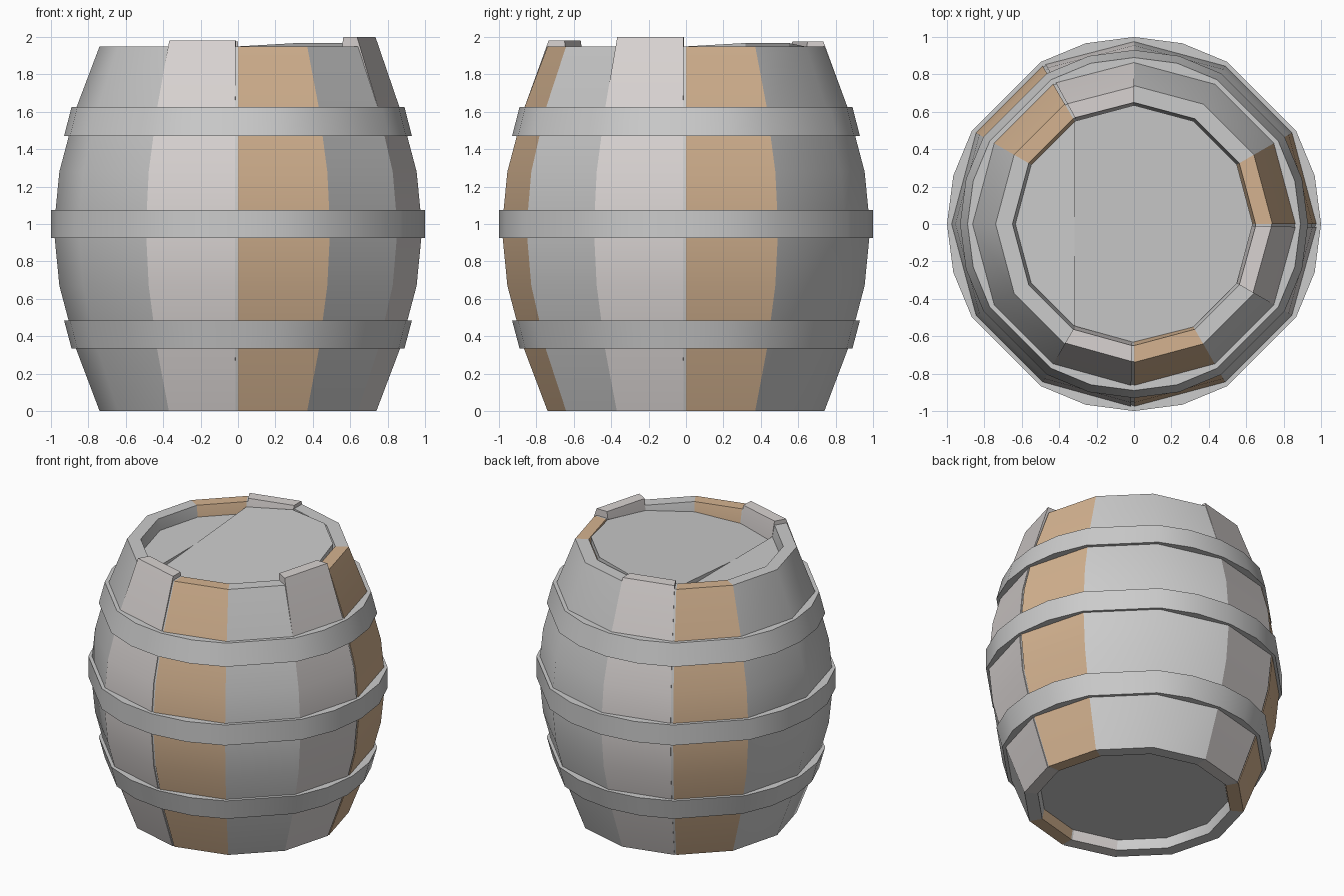
import bpy, math
from math import cos, sin, radians

if "Cube" in bpy.data.objects:
    bpy.data.objects.remove(bpy.data.objects["Cube"])


def material(name, rgb):
    m = bpy.data.materials.new(name)
    m.diffuse_color = (*rgb, 1)
    m.use_nodes = True
    m.node_tree.nodes["Principled BSDF"].inputs["Base Color"].default_value = m.diffuse_color
    return m


tan_wood = material("tan_wood", (0.66, 0.45, 0.28))
pale_wood = material("pale_wood", (0.69, 0.65, 0.64))


def make(name, verts, faces, mat=None, smooth=True):
    me = bpy.data.meshes.new(name)
    me.from_pydata(verts, [], faces)
    ob = bpy.data.objects.new(name, me)
    bpy.context.collection.objects.link(ob)
    if mat:
        me.materials.append(mat)
    if smooth:
        bpy.ops.object.select_all(action='DESELECT')
        bpy.context.view_layer.objects.active = ob
        ob.select_set(True)
        bpy.ops.object.shade_smooth_by_angle(angle=radians(35))
    return ob


def sweep(name, profile, angles, mat=None, closed=False):
    """Turn a closed (r, z) profile, listed counter-clockwise, through the angles."""
    n, k = len(profile), len(angles)
    verts = [(r * cos(radians(a)), r * sin(radians(a)), z)
             for a in angles for r, z in profile]
    faces = []
    for i in range(k if closed else k - 1):
        j = (i + 1) % k
        for p in range(n):
            q = (p + 1) % n
            faces.append((i * n + p, j * n + p, j * n + q, i * n + q))
    if not closed:
        faces.append(tuple(range(n)))
        faces.append(tuple(reversed(range((k - 1) * n, k * n))))
    return make(name, verts, faces, mat)


def stave_profile(top):
    outer = [(0.74, 0), (0.865, 0.33), (0.955, 0.67), (0.985, 0.975),
             (0.955, 1.28), (0.865, 1.62), (0.74, 1.95)]
    if top > 1.95:
        outer[-1] = (0.735, top)
    return outer + [(0.65, top), (0.63, 1.85), (0.63, 0.1), (0.65, 0)]


# Grey stave runs, tan staves and the taller pale staves
for i, (a, b) in enumerate([(30, 90), (150, 240), (300, 330)]):
    sweep(f"grey_staves_{i + 1}", stave_profile(1.95), list(range(a, b + 1, 30)))
for i, a in enumerate([270, 0, 120]):
    sweep(f"tan_stave_{i + 1}", stave_profile(1.95), [a, a + 30], tan_wood)
for i, (a, top) in enumerate([(240, 1.98), (330, 2.0), (90, 1.975)]):
    sweep(f"tall_stave_{i + 1}", stave_profile(top), [a, a + 29], pale_wood)
    sweep(f"stave_gap_filler_{i + 1}",
          [(r - 0.006 if r > 0.7 else r, z) for r, z in stave_profile(1.95)],
          [a + 29, a + 30])

# Hoops, with no corner on the diagonals
hoop_angles = [a for a in range(0, 360, 15) if a % 90 != 45]
for name, z0, z1, r0, r1 in [("lower_hoop", 0.335, 0.485, 0.89, 0.93),
                             ("middle_hoop", 0.925, 1.075, 1.0, 1.0),
                             ("upper_hoop", 1.47, 1.625, 0.93, 0.89)]:
    sweep(name, [(r0 - 0.08, z0), (r0, z0), (r1, z1), (r1 - 0.08, z1)],
          hoop_angles, closed=True)


def board(name, angles, height, thick):
    """Flat head board with its top at height(x, y)."""
    pts = [(0.635 * cos(radians(a)), 0.635 * sin(radians(a))) for a in angles]
    n = len(pts)
    verts = [(x, y, height(x, y)) for x, y in pts]
    verts += [(x, y, height(x, y) - thick) for x, y in pts]
    faces = [tuple(range(n)), tuple(reversed(range(n, 2 * n)))]
    faces += [(i, i + n, (i + 1) % n + n, (i + 1) % n) for i in range(n)]
    make(name, verts, faces, smooth=False)


# Tilted loose lid, narrow flat lid strip and recessed base
board("tilted_lid", range(-120, 121, 30), lambda x, y: 1.9 + 0.078 * (x + y), 0.05)
board("lid_strip", range(120, 241, 30), lambda x, y: 1.87, 0.05)
board("base", range(0, 360, 30), lambda x, y: 0.12, 0.05)
